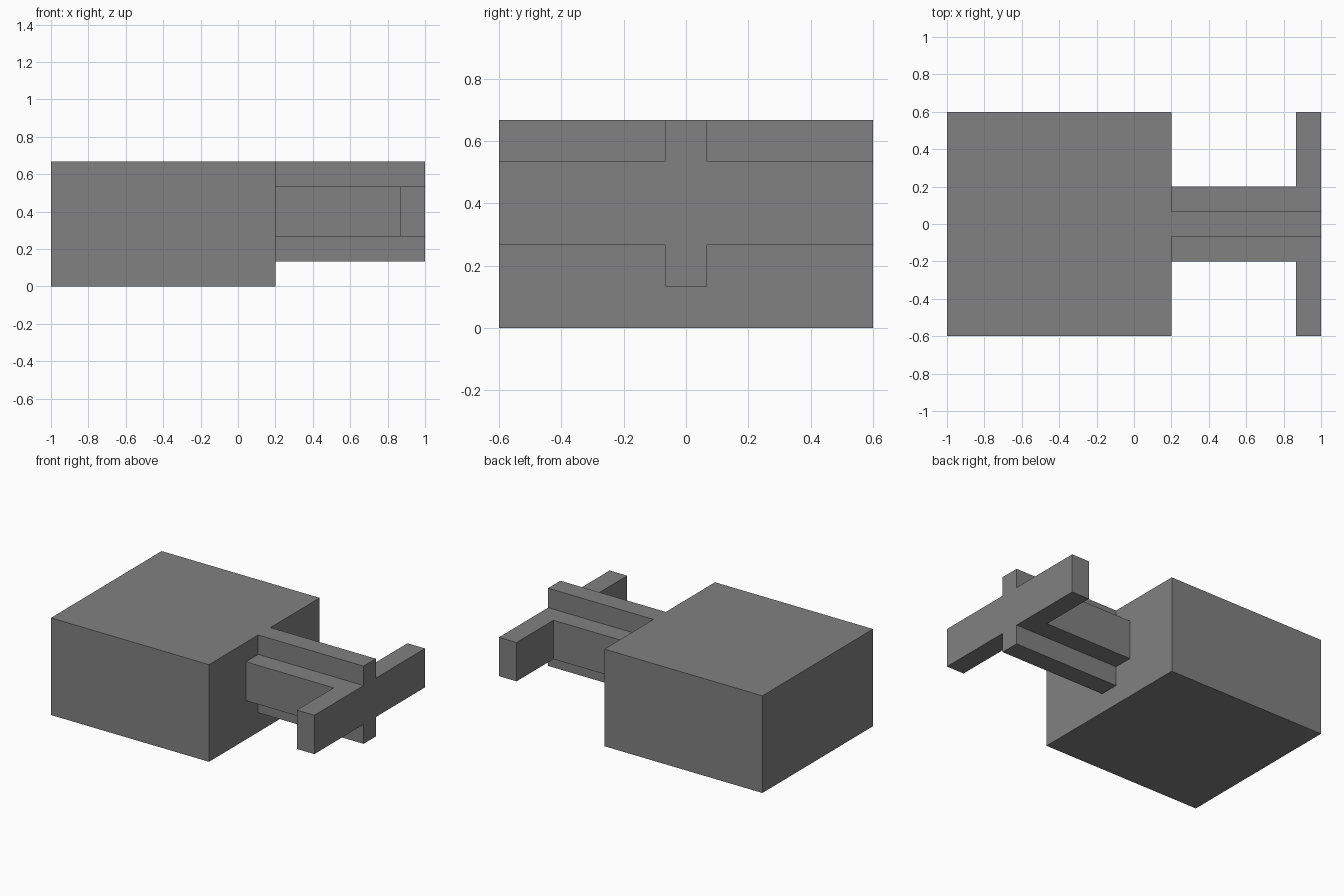
import bpy
import bmesh

old = bpy.data.objects.get("Cube")
if old:
    bpy.data.objects.remove(old, do_unlink=True)

# Single flat colour
grey = bpy.data.materials.new("mid_grey")
grey.use_nodes = True
COLOUR = (0.22, 0.22, 0.22, 1)
grey.diffuse_color = COLOUR
grey.node_tree.nodes["Principled BSDF"].inputs["Base Color"].default_value = COLOUR


def prism(name, outline, z0, z1):
    """Extrude a counter-clockwise xy outline from z0 up to z1."""
    bm = bmesh.new()
    base = bm.faces.new([bm.verts.new((x, y, z0)) for x, y in outline])
    top = bmesh.ops.extrude_face_region(bm, geom=[base], use_keep_orig=True)["geom"]
    for v in top:
        if isinstance(v, bmesh.types.BMVert):
            v.co.z = z1
    bmesh.ops.recalc_face_normals(bm, faces=bm.faces)
    mesh = bpy.data.meshes.new(name)
    bm.to_mesh(mesh)
    bm.free()
    mesh.materials.append(grey)
    obj = bpy.data.objects.new(name, mesh)
    bpy.context.collection.objects.link(obj)
    return obj


def rect(x0, x1, half_y):
    return [(x0, -half_y), (x1, -half_y), (x1, half_y), (x0, half_y)]


U = 2 / 15          # grid unit shared by all parts
FACE = 0.2          # side of the body the arm grows from
HALF = 0.6

# Main block
prism("body", rect(-1, FACE, HALF), 0, 5 * U)

# T-shaped arm with a cross bar at its end
side = [(FACE, -0.2), (1 - U, -0.2), (1 - U, -HALF), (1, -HALF)]
prism("arm_and_crossbar", side + [(x, -y) for x, y in reversed(side)], 2 * U, 4 * U)

# Ridges along the top and bottom of the arm
for name, z in (("lower_ridge", U), ("upper_ridge", 4 * U)):
    prism(name, rect(FACE, 1, U / 2), z, z + U)
